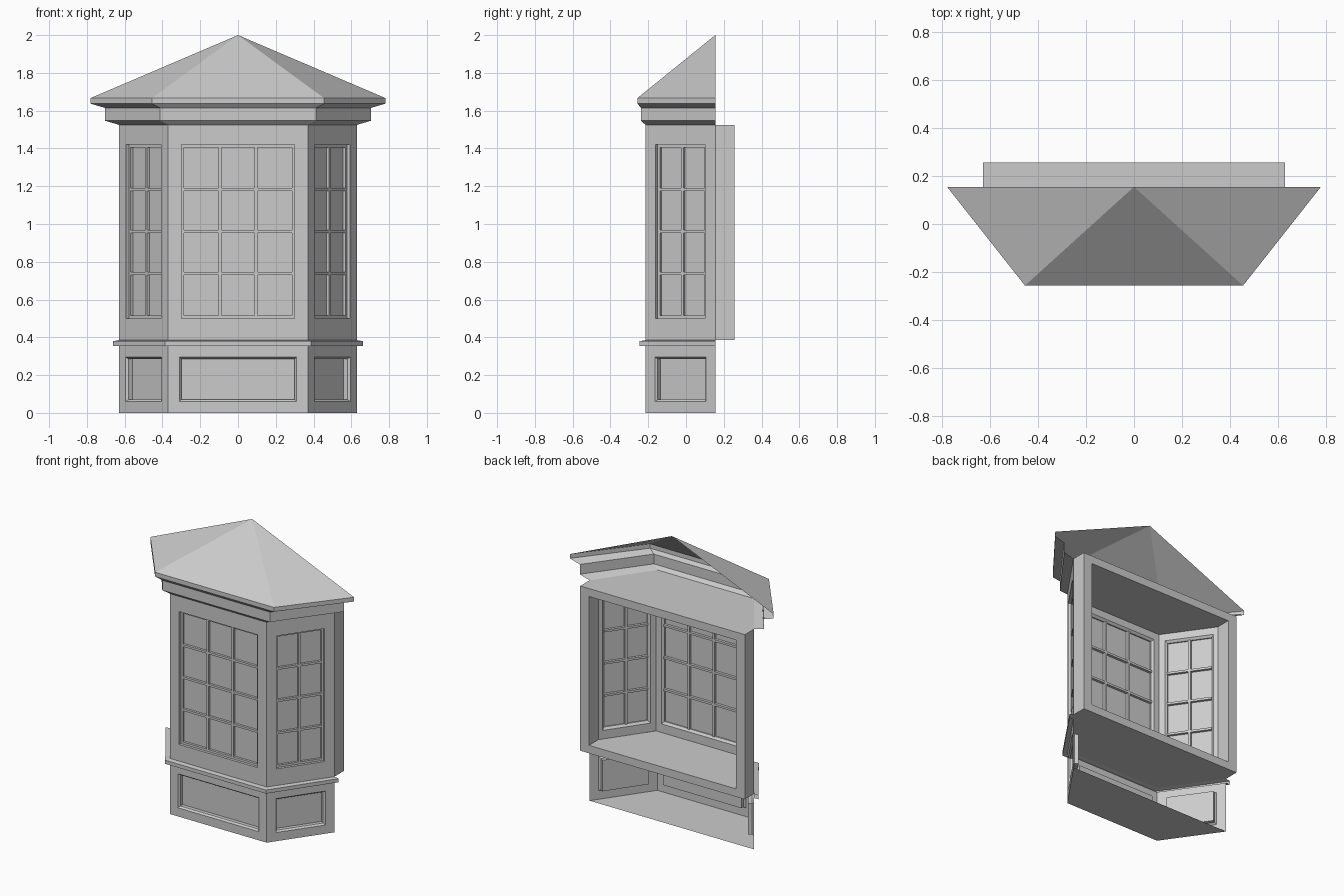
import bpy
import bmesh
from mathutils import Vector

cube = bpy.data.objects.get("Cube")
if cube:
    bpy.data.objects.remove(cube, do_unlink=True)

paint = bpy.data.materials.new("pale_grey_paint")
paint.use_nodes = True
paint.diffuse_color = (0.6, 0.6, 0.6, 1)
paint.node_tree.nodes["Principled BSDF"].inputs["Base Color"].default_value = (0.6, 0.6, 0.6, 1)

WALL_Y, BACK_Y = 0.155, 0.257      # plane of the house wall, back of the frame
BODY = (0.37, -0.215, 0.63)        # front corner x, front y, back corner x
INNER = (0.341, -0.16, 0.563)
SILL, HEAD = 0.385, 1.525
FLOOR, CEILING = 0.44, 1.47
THICK, GLASS, LIP = 0.055, 0.034, 0.018
BAR = 0.015


def finish(name, bm):
    bmesh.ops.remove_doubles(bm, verts=bm.verts, dist=0.0001)
    bmesh.ops.recalc_face_normals(bm, faces=bm.faces)
    mesh = bpy.data.meshes.new(name)
    bm.to_mesh(mesh)
    bm.free()
    mesh.materials.append(paint)
    obj = bpy.data.objects.new(name, mesh)
    bpy.context.collection.objects.link(obj)
    return obj


def face(bm, points):
    bm.faces.new([bm.verts.new(p) for p in points])


def outline(foot, z):
    fx, fy, bx = foot
    return [Vector(p) for p in ((-bx, WALL_Y, z), (-fx, fy, z), (fx, fy, z), (bx, WALL_Y, z))]


def sweep(name, profile, apex=None):
    """Open moulding following the three sides of the bay."""
    bm = bmesh.new()
    rows = [outline(foot, z) for foot, z in profile]
    for low, high in zip(rows, rows[1:]):
        for i in range(3):
            face(bm, (low[i], low[i + 1], high[i + 1], high[i]))
    if apex:
        for i in range(3):
            face(bm, (rows[-1][i], rows[-1][i + 1], apex))
    return finish(name, bm)


class Wall:
    """Local frame of one bay side: u along it, d inwards from its outer face."""
    def __init__(self, side):
        a, b = outline(BODY, 0)[side:side + 2]
        self.mid, self.t = (a + b) / 2, (b - a).normalized()
        self.half = (b - a).length / 2
        self.inward = Vector((-self.t.y, self.t.x, 0))
        p, q = outline(INNER, 0)[side:side + 2]
        self.inner = [(v - self.mid).dot(self.t) for v in (p, q)]

    def at(self, u, z, d):
        return self.mid + self.t * u + self.inward * d + Vector((0, 0, z))

    def rings(self, bm, steps, cap=True):
        loops = [[self.at(u, z, d) for u, z in ((u0, z0), (u1, z0), (u1, z1), (u0, z1))]
                 for u0, u1, z0, z1, d in steps]
        for a, b in zip(loops, loops[1:]):
            for i in range(4):
                j = (i + 1) % 4
                face(bm, (a[i], a[j], b[j], b[i]))
        if cap:
            face(bm, loops[-1])

    def bar(self, bm, u0, u1, z0, z1):
        self.rings(bm, [(u0, u1, z0, z1, GLASS + LIP), (u0, u1, z0, z1, LIP)])
        face(bm, [self.at(u, z, GLASS + LIP) for u, z in ((u0, z0), (u0, z1), (u1, z1), (u1, z0))])


def hole(half, z0, z1, inset, d):
    return (-half + inset, half - inset, z0 + inset, z1 - inset, d)


names = ("right", "front", "left")
for side, label in enumerate(names):
    wall = Wall(side)
    is_front = label == "front"

    # Plinth with a sunken panel
    half = 0.31 if is_front else 0.165
    bm = bmesh.new()
    wall.rings(bm, [(-wall.half, wall.half, 0, 0.355, 0),
                    hole(half, 0.06, 0.295, 0, 0),
                    hole(half, 0.06, 0.295, 0.01, 0.012),
                    hole(half, 0.06, 0.295, 0.01, 0.038)])
    finish(label + "_plinth_panel", bm)

    # Outer wall, stepped reveal and pane
    half = 0.3 if is_front else 0.16
    z0, z1 = 0.5, 1.42
    bm = bmesh.new()
    wall.rings(bm, [(-wall.half, wall.half, SILL, HEAD, 0),
                    hole(half, z0, z1, 0, 0),
                    hole(half, z0, z1, 0, LIP),
                    hole(half, z0, z1, BAR, LIP),
                    hole(half, z0, z1, BAR, GLASS)])
    finish(label + "_window_wall", bm)

    # Inner wall lining
    bm = bmesh.new()
    wall.rings(bm, [(wall.inner[0], wall.inner[1], FLOOR, CEILING, THICK),
                    hole(half, z0, z1, 0, THICK),
                    hole(half, z0, z1, BAR, GLASS + 0.008),
                    hole(half, z0, z1, BAR, GLASS)], cap=False)
    finish(label + "_inner_lining", bm)

    # Glazing bars on both sides of the pane
    bm = bmesh.new()
    columns = 3 if is_front else 2
    w, h = half - BAR, BAR / 2
    for i in range(1, columns):
        u = -w + 2 * w * i / columns
        wall.bar(bm, u - h, u + h, z0 + BAR, z1 - BAR)
    for i in range(1, 4):
        z = z0 + BAR + (z1 - z0 - 2 * BAR) * i / 4
        wall.bar(bm, -w, w, z - h, z + h)
    finish(label + "_glazing_bars", bm)

# Plinth floor
bm = bmesh.new()
face(bm, outline(BODY, 0))
finish("plinth_floor", bm)

# Sill ledge
LEDGE = (0.386, -0.245, 0.662)
sweep("sill_ledge", [(BODY, 0.355), (LEDGE, 0.355), (LEDGE, 0.38), (BODY, SILL)])

# Floor and ceiling, inside and out, running back through the frame
bm = bmesh.new()
for foot, z in ((BODY, SILL), (BODY, HEAD), (INNER, FLOOR), (INNER, CEILING)):
    bx = foot[2]
    face(bm, outline(foot, z) + [(bx, BACK_Y, z), (-bx, BACK_Y, z)])
finish("seat_and_ceiling", bm)

# Frame set into the house wall
bm = bmesh.new()
rects = [(BODY[2], SILL, HEAD), (INNER[2], FLOOR, CEILING)]
corners = [[(-x, a), (x, a), (x, b), (-x, b)] for x, a, b in rects]
for i in range(4):
    j = (i + 1) % 4
    ring = (corners[0][i], corners[0][j], corners[1][j], corners[1][i])
    face(bm, [(x, BACK_Y, z) for x, z in ring])
for x, a, b in rects:
    for s in (-1, 1):
        face(bm, [(s * x, WALL_Y, a), (s * x, BACK_Y, a), (s * x, BACK_Y, b), (s * x, WALL_Y, b)])
finish("back_frame", bm)

# Cornice and roof
BAND = (0.413, -0.238, 0.705)
EAVE = (0.455, -0.257, 0.78)
sweep("cornice", [(BODY, HEAD), (BAND, 1.547), (BAND, 1.615)])
sweep("roof", [(BAND, 1.615), (EAVE, 1.637), (EAVE, 1.667)], apex=(0, WALL_Y, 2))
